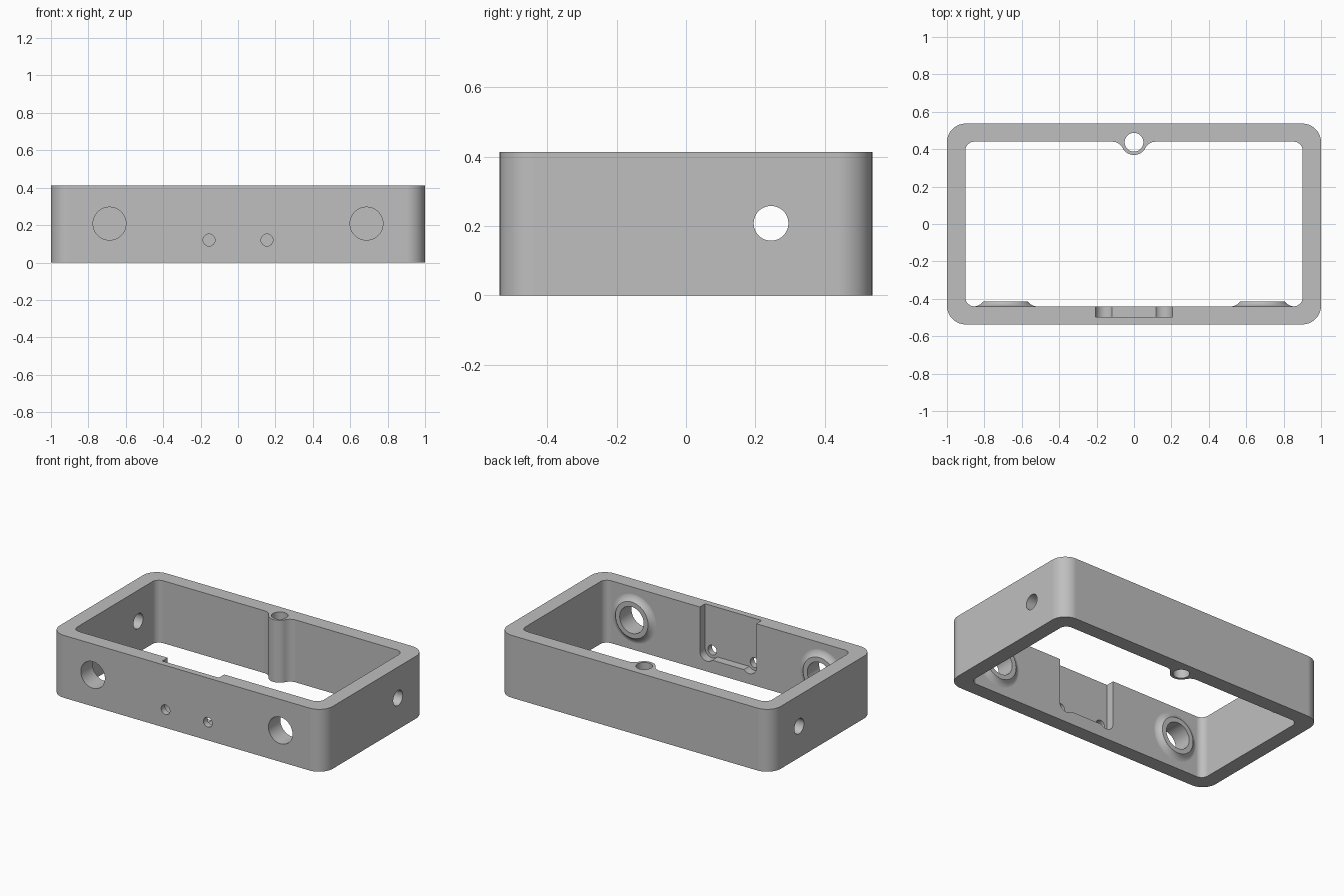
import bpy
import bmesh
from math import sin, cos, pi, radians, atan2, degrees
from mathutils import Matrix, Vector

if "Cube" in bpy.data.objects:
    bpy.data.objects.remove(bpy.data.objects["Cube"], do_unlink=True)

HEIGHT = 0.413
OUT_X, OUT_Y = 1.0, 0.537      # outer half sizes
IN_X, IN_Y = 0.902, 0.44       # inner half sizes

grey = bpy.data.materials.new("plain grey")
grey.diffuse_color = (0.52, 0.52, 0.52, 1)
grey.use_nodes = True
grey.node_tree.nodes["Principled BSDF"].inputs["Base Color"].default_value = (0.52, 0.52, 0.52, 1)


def arc(cx, cy, r, start, end, steps=10):
    """Points on an arc, angles in degrees."""
    angles = [radians(start + (end - start) * i / steps) for i in range(steps + 1)]
    return [(cx + r * cos(a), cy + r * sin(a)) for a in angles]


def circle(cx, cy, r, steps=48):
    return arc(cx, cy, r, 0, 360, steps)[:-1]


def finish(name, bm):
    bmesh.ops.recalc_face_normals(bm, faces=bm.faces)
    mesh = bpy.data.meshes.new(name)
    bm.to_mesh(mesh)
    bm.free()
    mesh.materials.append(grey)
    obj = bpy.data.objects.new(name, mesh)
    bpy.context.collection.objects.link(obj)
    return obj


def prism(name, points, lo, hi, axis):
    """Extrude a flat outline from lo to hi along the axis."""
    place = {"x": lambda a, b: (lo, a, b),
             "y": lambda a, b: (a, lo, b),
             "z": lambda a, b: (a, b, lo)}[axis]
    push = Vector([(hi - lo) * (axis == k) for k in "xyz"])
    bm = bmesh.new()
    face = bm.faces.new([bm.verts.new(place(a, b)) for a, b in points])
    ext = bmesh.ops.extrude_face_region(bm, geom=[face])
    bmesh.ops.translate(bm, vec=push, verts=[v for v in ext["geom"] if isinstance(v, bmesh.types.BMVert)])
    return finish(name, bm)


def lathe_y(name, profile, cx, cz, steps=48):
    """Turn a (radius, y) profile about an axis along y."""
    bm = bmesh.new()
    verts = [bm.verts.new((cx + r, y, cz)) for r, y in profile]
    edges = [bm.edges.new(pair) for pair in zip(verts, verts[1:])]
    bmesh.ops.spin(bm, geom=verts + edges, cent=(cx, 0, cz), axis=(0, 1, 0),
                   angle=2 * pi, steps=steps)
    bmesh.ops.remove_doubles(bm, verts=bm.verts, dist=1e-5)
    return finish(name, bm)


def combine(target, tool, operation):
    """Boolean the tool into the target, then discard the tool."""
    mod = target.modifiers.new(tool.name, "BOOLEAN")
    mod.operation, mod.object, mod.solver = operation, tool, "EXACT"
    bpy.context.view_layer.objects.active = target
    bpy.ops.object.modifier_apply(modifier=mod.name)
    bpy.data.objects.remove(tool, do_unlink=True)


def rounded_corners(hx, hy, r):
    """Four corner arcs, anticlockwise from the +x +y corner."""
    signs = [(1, 1), (-1, 1), (-1, -1), (1, -1)]
    return [arc(sx * (hx - r), sy * (hy - r), r, 90 * i, 90 * i + 90)
            for i, (sx, sy) in enumerate(signs)]


# Outer block
frame = prism("frame", sum(rounded_corners(OUT_X, OUT_Y, 0.1), []), 0, HEIGHT, "z")

# Inner opening, its outline stepping round the filleted screw post at the back
POST_Y, POST_R, FIL = 0.437, 0.068, 0.0615
fx = ((POST_R + FIL) ** 2 - (IN_Y - FIL - POST_Y) ** 2) ** 0.5
fy = IN_Y - FIL
tilt = degrees(atan2(POST_Y - fy, fx))     # slope from fillet centre to post centre
post = (arc(fx, fy, FIL, 90, 180 - tilt, 8)
        + arc(0, POST_Y, POST_R, -tilt, tilt - 180, 20)[1:-1]
        + arc(-fx, fy, FIL, tilt, 90, 8))
corners = rounded_corners(IN_X, IN_Y, 0.048)
opening = corners[0] + post + corners[1] + corners[2] + corners[3]
combine(frame, prism("opening", opening, -0.1, HEIGHT + 0.1, "z"), "DIFFERENCE")

# Pocket in the front wall, open at the top, with relieved lower corners
PX, PZ, PR, FLOOR = 0.155, 0.12, 0.052, 0.085
dip = degrees(atan2(FLOOR - PZ, (PR ** 2 - (FLOOR - PZ) ** 2) ** 0.5))
pocket = ([(PX + PR, 0.6), (-PX - PR, 0.6)]
          + arc(-PX, PZ, PR, 180, 360 + dip, 12)
          + arc(PX, PZ, PR, 180 - dip, 360, 12))
combine(frame, prism("pocket", pocket, -0.496, -0.3, "y"), "DIFFERENCE")

# Flared bosses behind the two large front holes
MID = 0.208
flare = arc(0.17, -IN_Y + 0.0595, 0.06, 270, 213, 8)
top_y = flare[-1][1]
profile = [(0, -0.49), (0.17, -0.49)] + flare + [(0, top_y)]
for side in (-1, 1):
    combine(frame, lathe_y("boss", profile, side * 0.687, MID), "UNION")

# Holes through the front wall
for side in (-1, 1):
    for x, z, r in ((0.687, MID, 0.088), (PX, PZ, 0.032)):
        combine(frame, prism("front_hole", circle(side * x, z, r), -0.7, -0.3, "y"), "DIFFERENCE")

# Holes through both side walls and down the screw post
combine(frame, prism("side_hole", circle(0.245, MID, 0.05), -1.2, 1.2, "x"), "DIFFERENCE")
combine(frame, prism("post_hole", circle(0, POST_Y, 0.05), -0.1, HEIGHT + 0.1, "z"), "DIFFERENCE")

# Smooth curves, crisp edges, flat walls
for obj in bpy.context.selected_objects:
    obj.select_set(False)
frame.select_set(True)
bpy.context.view_layer.objects.active = frame
bpy.ops.object.shade_smooth_by_angle(angle=radians(28))
weighted = frame.modifiers.new("flat walls", "WEIGHTED_NORMAL")
weighted.keep_sharp = True
